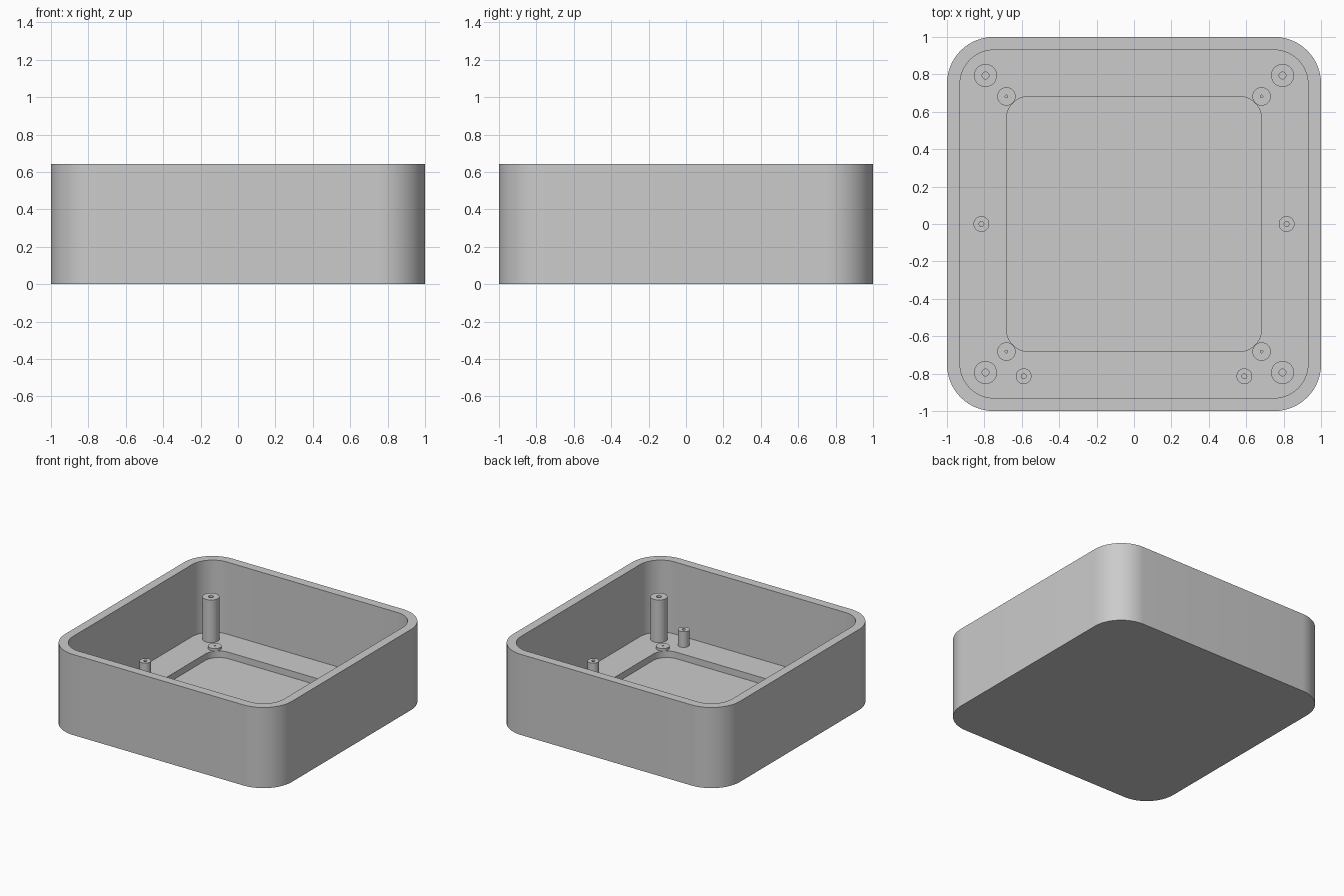
import bpy
import bmesh
from math import cos, sin, pi, radians

cube = bpy.data.objects.get("Cube")
if cube:
    bpy.data.objects.remove(cube, do_unlink=True)

GREY = (0.6, 0.6, 0.6, 1)
grey = bpy.data.materials.new("plain_grey")
grey.use_nodes = True
grey.diffuse_color = GREY
grey.node_tree.nodes["Principled BSDF"].inputs["Base Color"].default_value = GREY

FLOOR = 0.068
POCKET = 0.016
RIM = 0.642


def rounded_square(half, radius, z, steps=16):
    """Loop of points around a square with rounded corners."""
    points = []
    for corner in range(4):
        mid = corner * pi / 2 + pi / 4
        cx = (half - radius) * (1 if cos(mid) > 0 else -1)
        cy = (half - radius) * (1 if sin(mid) > 0 else -1)
        for i in range(steps + 1):
            a = corner * pi / 2 + i / steps * pi / 2
            points.append((cx + radius * cos(a), cy + radius * sin(a), z))
    return points


def circle(x, y, radius, z, sides=40):
    return [(x + radius * cos(2 * pi * i / sides),
             y + radius * sin(2 * pi * i / sides), z) for i in range(sides)]


def skin(name, loops):
    """Join successive loops with quads and cap the first and last."""
    bm = bmesh.new()
    rings = [[bm.verts.new(p) for p in loop] for loop in loops]
    for low, high in zip(rings, rings[1:]):
        n = len(low)
        for i in range(n):
            j = (i + 1) % n
            bm.faces.new((low[i], low[j], high[j], high[i]))
    bm.faces.new(rings[0][::-1])
    bm.faces.new(rings[-1])
    bmesh.ops.recalc_face_normals(bm, faces=bm.faces[:])
    mesh = bpy.data.meshes.new(name)
    bm.to_mesh(mesh)
    bm.free()
    mesh.materials.append(grey)
    obj = bpy.data.objects.new(name, mesh)
    bpy.context.collection.objects.link(obj)
    bpy.ops.object.select_all(action="DESELECT")
    obj.select_set(True)
    bpy.context.view_layer.objects.active = obj
    bpy.ops.object.shade_smooth_by_angle(angle=radians(30))
    return obj


def post(name, x, y, radius, hole, top, hole_bottom):
    """Round post with a screw hole down its middle."""
    skin(name, [circle(x, y, radius, FLOOR), circle(x, y, radius, top),
                circle(x, y, hole, top), circle(x, y, hole, hole_bottom)])


# Open tray: outer wall, rim, inner wall, floor and sunken pocket
skin("tray", [
    rounded_square(1.0, 0.25, 0),
    rounded_square(1.0, 0.25, RIM),
    rounded_square(0.93, 0.18, RIM),
    rounded_square(0.93, 0.18, FLOOR),
    rounded_square(0.682, 0.12, FLOOR),
    rounded_square(0.682, 0.12, POCKET),
])

for side, sx in (("left", 1), ("right", -1)):
    for end, sy in (("back", 1), ("front", -1)):
        # Tall screw posts and low standoffs in each corner
        post(f"tall_post_{end}_{side}", sx * 0.794, sy * 0.794,
             0.061, 0.018, 0.407, FLOOR + 0.01)
        post(f"standoff_{end}_{side}", sx * 0.682, sy * 0.682,
             0.049, 0.007, 0.088, FLOOR + 0.002)
    # Short posts at the middle of the sides and near the front
    post(f"short_post_middle_{side}", sx * 0.816, 0, 0.042, 0.013, 0.193, FLOOR + 0.01)
    post(f"short_post_front_{side}", sx * 0.59, -0.814, 0.042, 0.013, 0.193, FLOOR + 0.01)
